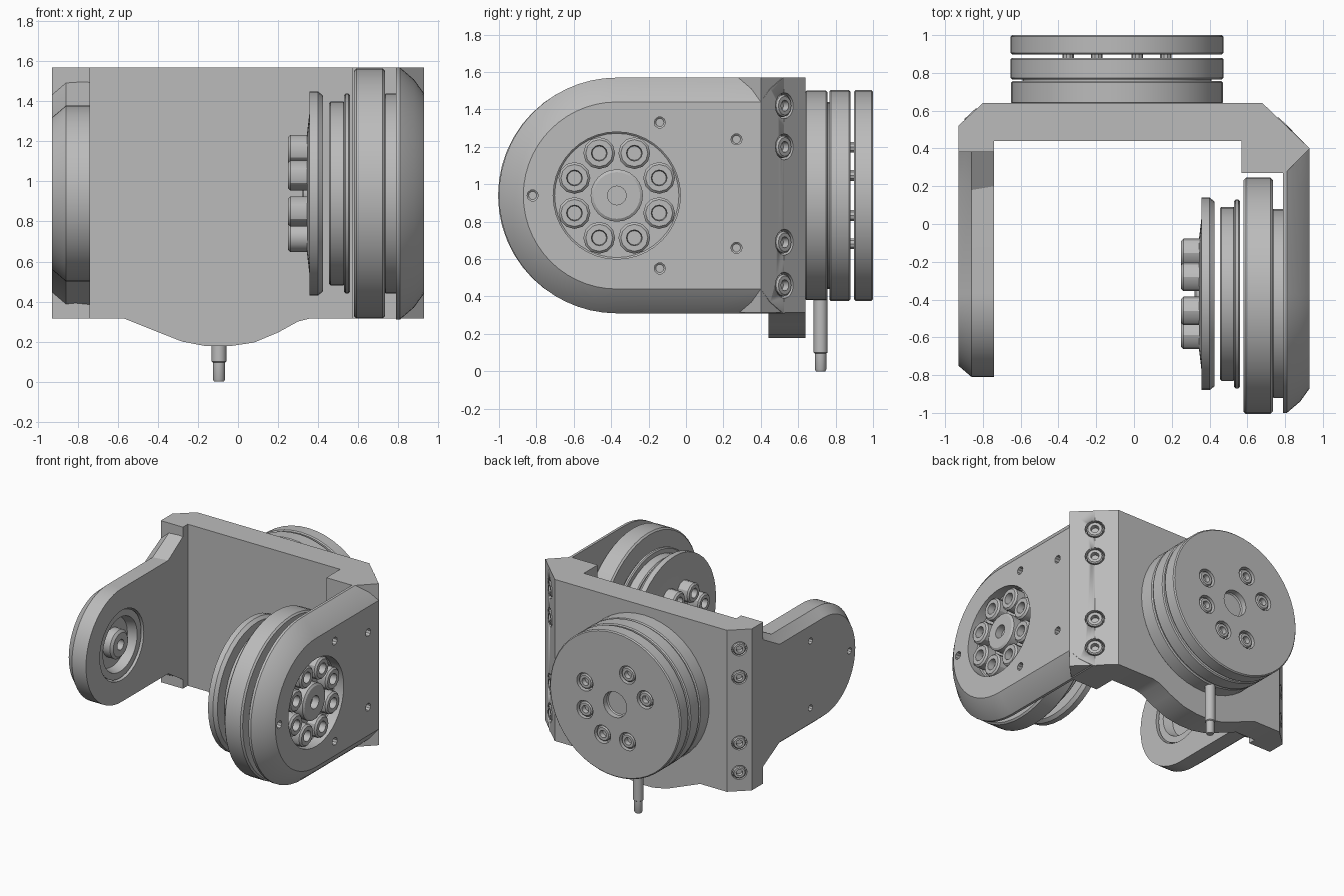
import bpy, bmesh, math
from mathutils import Vector

if "Cube" in bpy.data.objects:
    bpy.data.objects.remove(bpy.data.objects["Cube"], do_unlink=True)

grey = bpy.data.materials.new("machined grey")
grey.use_nodes = True
grey.diffuse_color = (0.5, 0.5, 0.5, 1)
grey.node_tree.nodes["Principled BSDF"].inputs["Base Color"].default_value = (0.5, 0.5, 0.5, 1)

MID = 0.94            # height of every main axis
HUB_Y = -0.37         # pivot axis position
BACK_X = -0.09        # rear flange axis position
LOW, TOP = 0.315, 1.57
X, Y = Vector((1, 0, 0)), Vector((0, 1, 0))


def finish(name, bm):
    bmesh.ops.remove_doubles(bm, verts=bm.verts, dist=0.0001)
    bmesh.ops.recalc_face_normals(bm, faces=bm.faces)
    mesh = bpy.data.meshes.new(name)
    bm.to_mesh(mesh)
    bm.free()
    mesh.materials.append(grey)
    obj = bpy.data.objects.new(name, mesh)
    bpy.context.collection.objects.link(obj)
    return obj


def smooth(obj):
    bpy.ops.object.select_all(action='DESELECT')
    obj.select_set(True)
    bpy.context.view_layer.objects.active = obj
    bpy.ops.object.shade_smooth_by_angle(angle=math.radians(30))


def loft(name, loops):
    """Closed solid through matching point loops."""
    bm = bmesh.new()
    rings = [[bm.verts.new(p) for p in loop] for loop in loops]
    n = len(rings[0])
    for a, b in zip(rings, rings[1:]):
        for i in range(n):
            j = (i + 1) % n
            bm.faces.new((a[i], a[j], b[j], b[i]))
    bm.faces.new(rings[0])
    bm.faces.new(rings[-1])
    return finish(name, bm)


def lathe(name, profile, loc, axis, segs=40):
    """Turn (radius, distance along axis) pairs about an axis."""
    rot = axis.to_track_quat('Z', 'Y')
    loops = []
    for r, t in profile:
        r = max(r, 0.002)
        loops.append([Vector(loc) + rot @ Vector((r * math.cos(a), r * math.sin(a), t))
                      for a in (math.tau * i / segs for i in range(segs))])
    return loft(name, loops)


def disc(name, r, a, b, loc, axis, segs=40, edge=0.008):
    obj = lathe(name, [(r - edge, a), (r, a + edge), (r, b - edge), (r - edge, b)], loc, axis, segs)
    smooth(obj)
    return obj


def bolt(name, r, h, loc, axis):
    """Cap bolt with a socket, head top at distance h."""
    obj = lathe(name, [(r, 0), (r, h - r * .15), (r * .85, h), (r * .5, h),
                       (r * .45, h - r * .6), (0, h - r * .6)], loc, axis, 12)
    smooth(obj)


def cut(target, cutters):
    bpy.context.view_layer.objects.active = target
    for c in cutters:
        c.hide_render = True
        mod = target.modifiers.new("pocket", 'BOOLEAN')
        mod.operation, mod.solver, mod.object = 'DIFFERENCE', 'EXACT', c
        bpy.ops.object.modifier_apply(modifier=mod.name)
        bpy.data.objects.remove(c, do_unlink=True)


def ring(radius, angles):
    return [(radius * math.cos(math.radians(a)), radius * math.sin(math.radians(a))) for a in angles]


def arm_loop(x, r, half, flare_y, back_y, inset):
    """Round-ended arm outline at one x."""
    pts = []
    for i in range(29):
        a = math.radians(90 + 180 * i / 28)
        pts.append((x, HUB_Y + (r - inset) * math.cos(a), MID + (r - inset) * math.sin(a)))
    for y, h in ((flare_y, r), (back_y, half)):
        pts.append((x, y, MID - h + inset))
    for y, h in ((back_y, half), (flare_y, r)):
        pts.append((x, y, MID + h - inset))
    return pts


def z_prism(name, outline, lo=LOW, hi=TOP):
    return loft(name, [[(x, y, z) for x, y in outline] for z in (lo, hi)])


EIGHT = [22.5 + 45 * i for i in range(8)]
SCREW_Z = (1.42, 1.20, 0.69, 0.46)

# Back plate with rounded lower lobe
lobe = [(.36, LOW), (.3, .3), (.2, .245), (.08, .195), (-.04, .177), (-.16, .177),
        (-.28, .2), (-.42, .255), (-.57, LOW)]
outline = [(-.78, TOP), (.68, TOP), (.68, LOW)] + lobe + [(-.78, LOW)]
plate = loft("back_plate", [[(x, y, z) for x, z in outline] for y in (.44, .64)])
smooth(plate)

# Corner blocks joining the plate to the arms
right_corner = z_prism("left_corner_block", [(.57, .27), (.57, .64), (.68, .64), (.93, .40), (.8, .27)])
left_corner = z_prism("right_corner_block", [(-.74, .38), (-.74, .64), (-.80, .64), (-.93, .52), (-.93, .38)])

# Drive-side arm with chamfered rim
drive_arm = loft("drive_arm", [arm_loop(.79, .63, .63, .2, .53, 0), arm_loop(.81, .63, .63, .2, .52, 0),
                               arm_loop(.88, .63, .63, .2, .45, .06), arm_loop(.93, .63, .63, .2, .40, .13)])
cutters = [disc("cutter", .34, .84, 1.1, (0, HUB_Y, MID), X)]
for y, z in ((-.82, MID), (-.14, 1.33), (-.14, .55), (.27, 1.24), (.27, .66)):
    cutters.append(disc("cutter", .03, .86, 1.1, (0, y, z), X, 10))
cut(drive_arm, cutters)
smooth(drive_arm)

# Bolts and cap in the arm pocket
for y, z in ring(.245, EIGHT):
    bolt("arm_bolt", .085, .085, (.835, HUB_Y + y, MID + z), X)
cap = lathe("arm_cap", [(.14, 0), (.14, .075), (.125, .085), (.05, .085), (.05, .03), (0, .03)],
            (.835, HUB_Y, MID), X, 24)
smooth(cap)

# Idler arm: narrower, flaring out at the plate
idler_arm = loft("idler_arm", [arm_loop(-.74, .44, .6, .2, .45, 0), arm_loop(-.86, .44, .62, .18, .5, 0),
                               arm_loop(-.93, .44, .62, .18, .5, .06)])
cutters = [disc("cutter", .27, -.84, -.6, (0, HUB_Y, MID), X)]
for y, z in ((-.68, MID), (-.2, 1.2), (-.2, .68)):
    cutters.append(disc("cutter", .025, -1.1, -.89, (0, y, z), X, 10))
cut(idler_arm, cutters)
smooth(idler_arm)
bearing = lathe("idler_bearing", [(.26, 0), (.26, .09), (.21, .09), (.19, .02), (.11, .02), (.11, .08),
                                  (.09, .095), (.04, .095), (.04, .04), (0, .04)],
                (-.845, HUB_Y, MID), X)
smooth(bearing)

# Recessed screws on both slanted corners
for block, centre, axis, name in ((right_corner, (.80, .525), Vector((.69, .72, 0)), "left_corner_screw"),
                                  (left_corner, (-.865, .58), Vector((-.68, .73, 0)), "right_corner_screw")):
    axis.normalize()
    r = .07 if centre[0] > 0 else .055
    cut(block, [disc("cutter", r, -.06, .1, (*centre, z), axis, 16) for z in SCREW_Z])
    smooth(block)
    if centre[0] > 0:
        cut(drive_arm, [disc("cutter", r, -.06, .1, (*centre, z), axis, 16) for z in SCREW_Z])
    for z in SCREW_Z:
        bolt(name, r * .85, .065, Vector((*centre, z)) - axis * .06, axis)

# Pivot disc stack facing inwards
hub = (0, HUB_Y, MID)
disc("pivot_housing", .625, .58, .735, (0, -.38, MID), X, 48, .012)
disc("pivot_spacer", .5, .73, .80, (0, -.42, MID), X)
disc("pivot_rim", .5, .53, .56, hub, X)
disc("pivot_drum", .46, .455, .535, hub, X)
flange = lathe("pivot_flange", [(.30, .345), (.47, .365), (.51, .358), (.51, .40), (.49, .425), (.2, .425)], hub, X)
smooth(flange)
for y, z in ring(.235, EIGHT):
    bolt("pivot_bolt", .075, .10, (.35, HUB_Y + y, MID + z), -X)
disc("pivot_centre", .09, .32, .36, hub, X, 20)

# Rear flange stack
rear = (BACK_X, 0, MID)
disc("rear_base", .56, .635, .757, rear, Y, 48)
disc("rear_core", .5, .75, .775, rear, Y)
disc("rear_ring", .563, .766, .88, rear, Y, 48)
rear_cap = disc("rear_cap", .563, .898, 1.0, rear, Y, 48)
REAR = (22.5, -22.5, -67.5, -112.5, 112.5, 157.5)
spots = [(BACK_X + x, MID + z) for x, z in ring(.28, REAR)]
cut(rear_cap, [disc("cutter", .07, .95, 1.1, (x, 0, z), Y, 16) for x, z in spots]
    + [disc("cutter", .1, .95, 1.1, rear, Y, 20)])
smooth(rear_cap)
for x, z in spots:
    bolt("rear_bolt", .058, .05, (x, .945, z), Y)
    disc("rear_post", .03, .87, .905, (x, 0, z), Y, 10, .002)

# Locating pin under the rear flange
pin = lathe("locating_pin", [(.025, 0), (.03, .01), (.03, .095), (.037, .1), (.037, .45)],
            (-.095, .72, 0), Vector((0, 0, 1)), 16)
smooth(pin)
